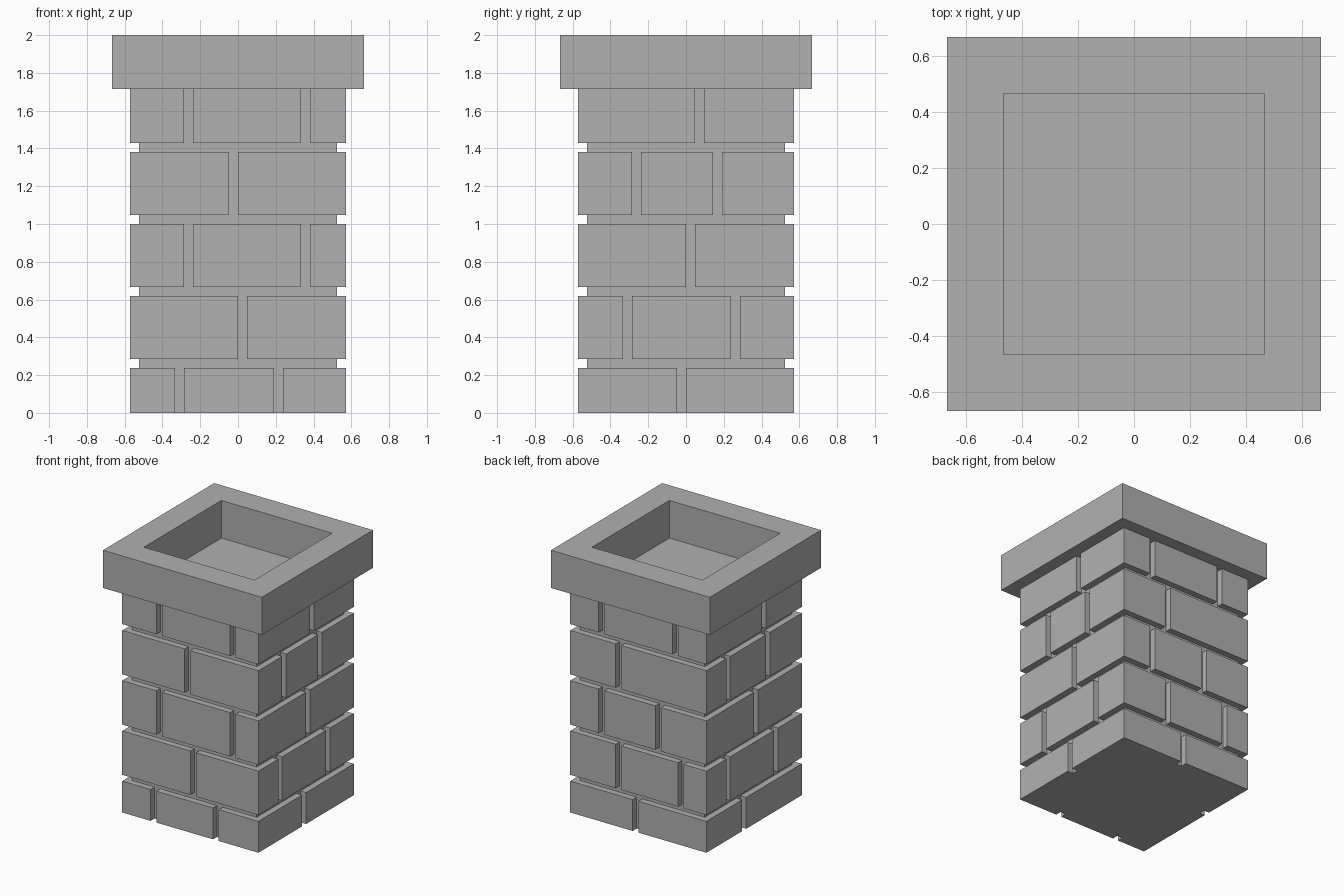
import bpy
import bmesh

if "Cube" in bpy.data.objects:
    bpy.data.objects.remove(bpy.data.objects["Cube"], do_unlink=True)

U = 2 / 42                     # one masonry unit
HALF, CORE, CAP, FLUE = 12, 11, 14, 8

stone = bpy.data.materials.new("grey_stone")
stone.use_nodes = True
grey = (0.44, 0.44, 0.44, 1)
stone.diffuse_color = grey
stone.node_tree.nodes["Principled BSDF"].inputs["Base Color"].default_value = grey


def finish(name, bm):
    bmesh.ops.scale(bm, vec=(U, U, U), verts=bm.verts)
    bmesh.ops.recalc_face_normals(bm, faces=bm.faces)
    mesh = bpy.data.meshes.new(name)
    bm.to_mesh(mesh)
    bm.free()
    mesh.materials.append(stone)
    obj = bpy.data.objects.new(name, mesh)
    bpy.context.collection.objects.link(obj)
    return obj


def prism(name, outline, bottom, top):
    bm = bmesh.new()
    face = bm.faces.new([bm.verts.new((x, y, bottom)) for x, y in outline])
    lower = face.copy()
    side = bmesh.ops.extrude_face_region(bm, geom=[face])["geom"]
    verts = [v for v in side if isinstance(v, bmesh.types.BMVert)]
    bmesh.ops.translate(bm, vec=(0, 0, top - bottom), verts=verts)
    bmesh.ops.remove_doubles(bm, verts=bm.verts, dist=0.001)
    return finish(name, bm)


def square(h):
    return [(-h, -h), (h, -h), (h, h), (-h, h)]


def notched_outline(front, right, back, left):
    """Square outline, counter-clockwise, with a joint at each given start."""
    sides = (
        (sorted(front), 1, lambda t, d: (t, -d)),
        (sorted(right), 1, lambda t, d: (d, t)),
        (sorted(back, reverse=True), -1, lambda t, d: (t, d)),
        (sorted(left, reverse=True), -1, lambda t, d: (-d, t)),
    )
    points = []
    for gaps, step, place in sides:
        points.append(place(-HALF * step, HALF))
        for g in gaps:
            a, b = (g, g + 1) if step > 0 else (g + 1, g)
            points += [place(a, HALF), place(a, CORE), place(b, CORE), place(b, HALF)]
    return points


# Brick courses: bottom, top, then vertical joints on front, right, back, left
courses = [
    (0, 5, (-7, 4), (-1,), (0,), (2,)),
    (6, 13, (0,), (-7, 5), (3, -8), (6, -6)),
    (14, 21, (-6, 7), (0,), (6, -4), (-1,)),
    (22, 29, (-1,), (-6, 3), (3,), (6, -4)),
    (30, 36, (-6, 7), (1,), (6, -7), (-3,)),
]
for i, (bottom, top, *joints) in enumerate(courses):
    prism(f"brick_course_{i + 1}", notched_outline(*joints), bottom, top)
    # Recessed mortar bed above each course but the last
    if i < len(courses) - 1:
        prism(f"mortar_bed_{i + 1}", square(CORE), top, top + 1)

# Cap slab with a square flue opening
bm = bmesh.new()
bmesh.ops.create_cube(bm, size=1)
bmesh.ops.scale(bm, vec=(2 * CAP, 2 * CAP, 6), verts=bm.verts)
bmesh.ops.translate(bm, vec=(0, 0, 39), verts=bm.verts)
ends = [f for f in bm.faces if abs(f.normal.z) > 0.5]
bmesh.ops.inset_individual(bm, faces=ends, thickness=CAP - FLUE)
rims = [e for f in ends for e in f.edges]
bmesh.ops.delete(bm, geom=ends, context="FACES_ONLY")
bmesh.ops.bridge_loops(bm, edges=rims)
finish("cap_slab", bm)
